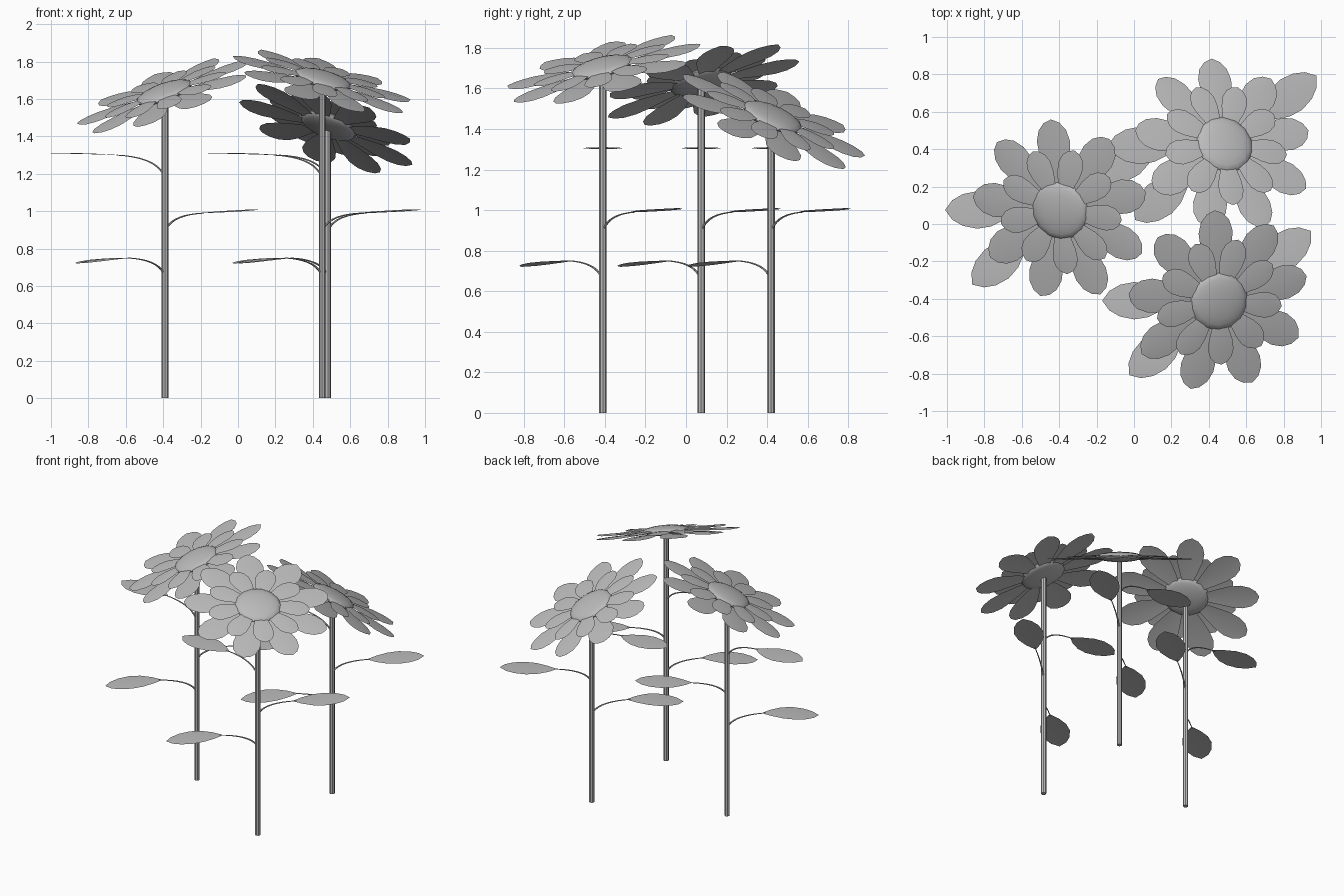
import bpy, bmesh
from math import radians, cos, sin
from mathutils import Vector, Matrix

cube = bpy.data.objects.get("Cube")
if cube:
    bpy.data.objects.remove(cube)

grey = bpy.data.materials.new("plain grey")
grey.use_nodes = True
GREY = (0.5, 0.5, 0.5, 1)
grey.diffuse_color = GREY
grey.node_tree.nodes["Principled BSDF"].inputs["Base Color"].default_value = GREY


def finish(name, bm):
    """Turn a bmesh into a smooth-shaded grey object."""
    mesh = bpy.data.meshes.new(name)
    bm.to_mesh(mesh)
    bm.free()
    mesh.materials.append(grey)
    obj = bpy.data.objects.new(name, mesh)
    bpy.context.collection.objects.link(obj)
    bpy.ops.object.select_all(action='DESELECT')
    bpy.context.view_layer.objects.active = obj
    obj.select_set(True)
    bpy.ops.object.shade_smooth_by_angle(angle=radians(35))
    return obj


def blade(bm, stations, matrix, arch):
    """Thin sheet along local x; stations are (distance, half width, height)."""
    rows = []
    for r, w, z in stations:
        points = [(r, -w, z - arch * w), (r, 0, z), (r, w, z - arch * w)]
        if w == 0:
            points = points[1:2] * 3
        rows.append([bm.verts.new(matrix @ Vector(p)) for p in points])
    for a, b in zip(rows, rows[1:]):
        for i in range(2):
            bm.faces.new((a[i], b[i], b[i + 1], a[i + 1]))
    bmesh.ops.remove_doubles(bm, verts=bm.verts, dist=0.00001)


def ring_tube(bm, path, radii, sides, matrix):
    """Round tube that follows a path lying in the local xz plane."""
    rings = []
    for i, p in enumerate(path):
        d = (path[min(i + 1, len(path) - 1)] - path[max(i - 1, 0)]).normalized()
        u = Vector((0, 1, 0))
        v = d.cross(u)
        rings.append([bm.verts.new(matrix @ (p + radii[i] * (
            u * cos(radians(360 * k / sides)) + v * sin(radians(360 * k / sides)))))
            for k in range(sides)])
    for a, b in zip(rings, rings[1:]):
        for k in range(sides):
            j = (k + 1) % sides
            bm.faces.new((a[k], a[j], b[j], b[k]))
    bm.faces.new(rings[0])
    bm.faces.new(rings[-1])
    bmesh.ops.recalc_face_normals(bm, faces=bm.faces)


# Petal outline: distance from the head centre and half width
PETAL = [(0.1, 0.025), (0.2, 0.058), (0.3, 0.086), (0.38, 0.094),
         (0.44, 0.078), (0.48, 0.045), (0.5, 0)]

# Leaf outline, as fractions of its length and width
LEAF = [(0, 0.06), (0.15, 0.5), (0.35, 0.88), (0.55, 1), (0.75, 0.85),
        (0.9, 0.52), (1, 0)]

# Leaves: heading, height on the stem, rise of the stalk, rise at the tip
LEAVES = [("left", 180, 1.2, 0.1, 0.11),
          ("right", 37, 0.91, 0.08, 0.1),
          ("lower", 220, 0.67, 0.08, 0.05)]


def leaf(prefix, base, name, heading, height, rise, tip):
    m = Matrix.Translation((base.x, base.y, height)) @ Matrix.Rotation(radians(heading), 4, 'Z')
    # Curved stalk
    start, bend, end = Vector((0.01, 0, 0)), Vector((0.06, 0, rise * 0.9)), Vector((0.26, 0, rise))
    path = [start * (1 - t) ** 2 + bend * 2 * t * (1 - t) + end * t * t
            for t in (i / 8 for i in range(9))]
    bm = bmesh.new()
    ring_tube(bm, path, [0.006 - 0.0004 * i for i in range(9)], 6, m)
    finish(f"{prefix}_{name}_leaf_stalk", bm)
    # Flat blade
    bm = bmesh.new()
    blade(bm, [(0.24 + 0.38 * t, 0.1 * w, rise + (tip - rise) * t ** 1.5 + 0.006 * sin(3.1 * t))
               for t, w in LEAF], m, 0.04)
    finish(f"{prefix}_{name}_leaf", bm)


def flower(prefix, head, slope):
    base = Vector((head.x, head.y, 0))
    # Stem
    bm = bmesh.new()
    ring_tube(bm, [base * 0, Vector((0, 0, head.z))], [0.018, 0.018], 8, Matrix.Translation(base))
    finish(prefix + "_stem", bm)
    for spec in LEAVES:
        leaf(prefix, base, *spec)
    # Tilted head
    normal = Vector((slope[0], slope[1], 1)).normalized()
    tilt = Matrix.Translation(head) @ Vector((0, 0, 1)).rotation_difference(normal).to_matrix().to_4x4()
    for name, size, width, turn, lift in (("outer", 1, 1, 14, 0), ("inner", 0.7, 0.75, 34, 0.015)):
        bm = bmesh.new()
        for i in range(9):
            m = tilt @ Matrix.Rotation(radians(turn + 40 * i), 4, 'Z')
            blade(bm, [(r * size, w * width, lift + 0.01 * sin(6 * r)) for r, w in PETAL], m, 0.08)
        finish(f"{prefix}_{name}_petals", bm)
    # Domed seed disc
    bm = bmesh.new()
    bmesh.ops.create_uvsphere(bm, u_segments=14, v_segments=10, radius=1,
                              matrix=tilt @ Matrix.Translation((0, 0, 0.015)) @ Matrix.Diagonal((0.158, 0.158, 0.035, 1)))
    finish(prefix + "_seed_disc", bm)


flower("side", Vector((-0.39, 0.075, 1.62)), (-0.36, -0.27))
flower("back", Vector((0.48, 0.42, 1.445)), (0.36, 0.43))
flower("front", Vector((0.45, -0.41, 1.69)), (0.27, -0.25))
